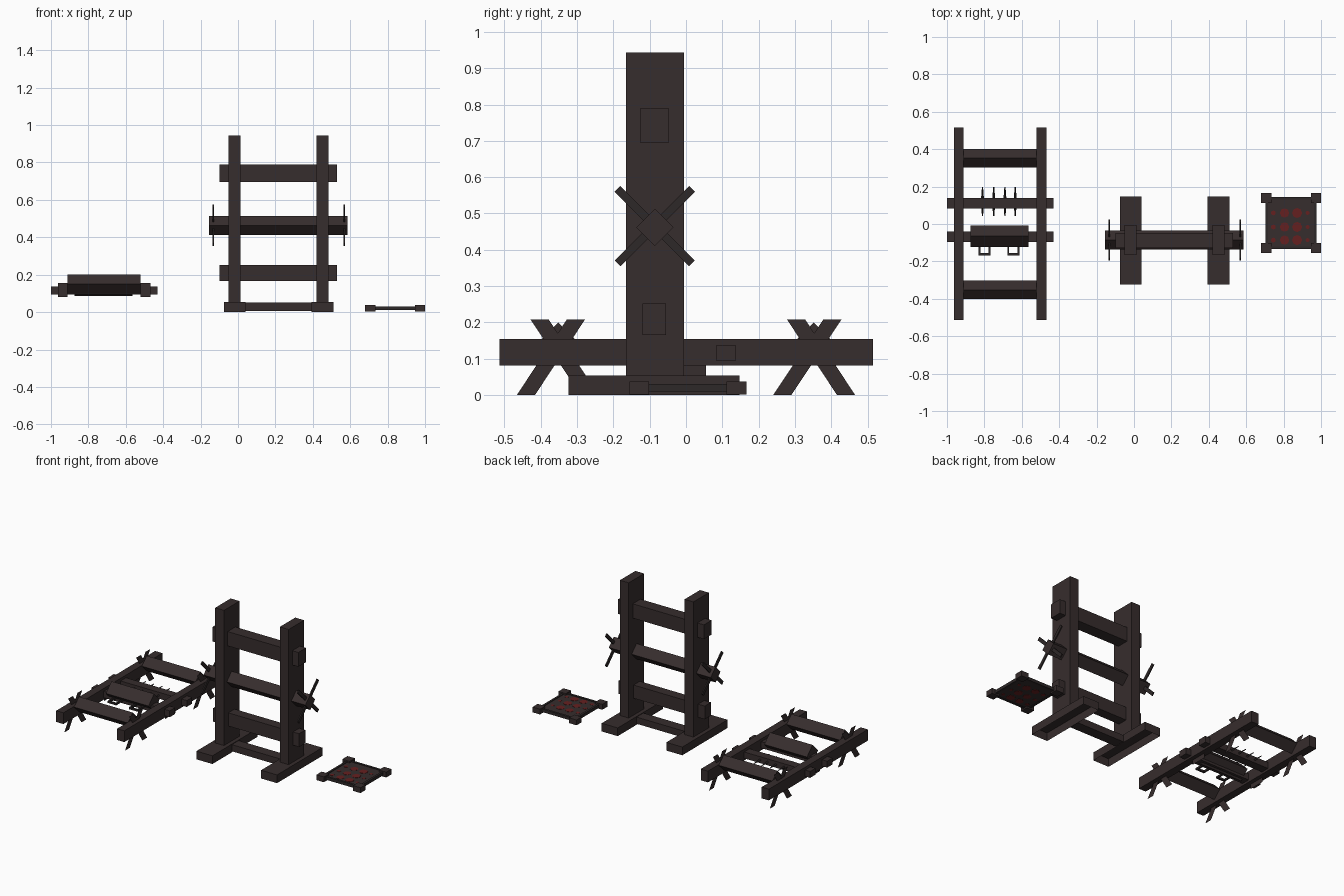
import bpy, bmesh, math
from mathutils import Matrix, Vector

if "Cube" in bpy.data.objects:
    bpy.data.objects.remove(bpy.data.objects["Cube"])


def material(name, rgb):
    m = bpy.data.materials.new(name)
    m.diffuse_color = (*rgb, 1)
    m.use_nodes = True
    m.node_tree.nodes["Principled BSDF"].inputs["Base Color"].default_value = m.diffuse_color
    return m


WOOD = material("dark wood", (0.037, 0.026, 0.026))
IRON = material("black iron", (0.027, 0.021, 0.021))
RED = material("ember red", (0.13, 0.014, 0.014))


def finish(name, bm, mat):
    me = bpy.data.meshes.new(name)
    bm.to_mesh(me)
    bm.free()
    me.materials.append(mat)
    ob = bpy.data.objects.new(name, me)
    bpy.context.collection.objects.link(ob)
    return ob


def box(name, x, y, z, mat=WOOD, turn=0, open_bottom=False):
    """Box from axis ranges, optionally turned about its x axis."""
    lo, hi = Vector((x[0], y[0], z[0])), Vector((x[1], y[1], z[1]))
    bm = bmesh.new()
    bmesh.ops.create_cube(bm, size=1, matrix=Matrix.Translation((lo + hi) / 2)
                          @ Matrix.Rotation(turn, 4, 'X')
                          @ Matrix.Diagonal((*(hi - lo), 1)))
    if open_bottom:
        down = [f for f in bm.faces if f.normal.z < -0.9]
        bmesh.ops.delete(bm, geom=down, context='FACES_ONLY')
    return finish(name, bm, mat)


def roller(name, x, y, z, half_diag):
    s = half_diag / math.sqrt(2)
    return box(name, x, (y - s, y + s), (z - s, z + s), WOOD, math.pi / 4)


def sheet(name, x, yz, mat=WOOD):
    """Flat polygon in the plane of constant x."""
    bm = bmesh.new()
    bm.faces.new([bm.verts.new((x, y, z)) for y, z in yz])
    return finish(name, bm, mat)


def cone(name, loc, r1, r2, depth, mat, rot=None, sides=6):
    bm = bmesh.new()
    m = Matrix.Translation(loc) @ (rot or Matrix())
    bmesh.ops.create_cone(bm, cap_ends=True, segments=sides, radius1=r1,
                          radius2=r2, depth=depth, matrix=m)
    return finish(name, bm, mat)


# --- low rack on the left: rails, crossed flat legs, rollers
for x in (-0.937, -0.494):
    box("rack_rail", (x - 0.026, x + 0.026), (-0.513, 0.515), (0.081, 0.155))
    sheet("rack_hanging_plate", x,
          [(-0.055, 0.05), (0.055, 0.05), (0.055, 0.09), (-0.055, 0.09)])
    for y in (-0.353, 0.353):
        for s in (-1, 1):
            sheet("rack_crossed_leg", x + 0.001 * s,
                  [(y + s * 0.113, 0), (y + s * 0.063, 0),
                   (y - s * 0.075, 0.208), (y - s * 0.025, 0.208)])
for y in (-0.352, 0.352):
    roller("rack_roller", (-0.911, -0.52), y, 0.15, 0.05)

# --- rack cross bars, padded block, spikes and shackles
for y in (-0.067, 0.11):
    box("rack_cross_bar", (-1, -0.43), (y - 0.028, y + 0.028), (0.095, 0.137))
roller("rack_block", (-0.875, -0.565), -0.065, 0.143, 0.058)
for x in (-0.81, -0.75, -0.69, -0.635):
    for s in (-1, 1):
        cone("rack_spike", (x, 0.12 + s * 0.039, 0.116), 0.009, 0.003, 0.078,
             IRON, Matrix.Rotation(-s * math.pi / 2, 4, 'X'), 4)
for x in (-0.8, -0.645):
    for s in (-1, 1):
        box("shackle_side", (x + s * 0.027 - 0.005, x + s * 0.027 + 0.005),
            (-0.168, -0.09), (0.11, 0.122), IRON)
    box("shackle_end", (x - 0.022, x + 0.022), (-0.168, -0.156),
        (0.11, 0.122), IRON)

# --- standing frame: hollow feet, posts, beams
for x in (-0.018, 0.452):
    box("frame_foot", (x - 0.058, x + 0.058), (-0.323, 0.147), (0, 0.054),
        open_bottom=True)
    box("frame_post", (x - 0.032, x + 0.032), (-0.165, -0.005), (0.054, 0.943))
box("frame_foot_beam", (0.04, 0.394), (-0.12, -0.05), (0.006, 0.05))
box("frame_low_beam", (-0.098, 0.528), (-0.12, -0.055), (0.165, 0.252))
box("frame_top_beam", (-0.098, 0.528), (-0.127, -0.047), (0.695, 0.789))

# --- winch roller with crossed handles at both ends
roller("winch_roller", (-0.155, 0.586), -0.086, 0.462, 0.051)
for x in (-0.132, 0.569):
    for a in (-1, 1):
        box("winch_handle", (x - 0.004, x + 0.004), (-0.097, -0.075),
            (0.32, 0.61), IRON, a * math.pi / 4)

# --- ember tray on the right: rim, corner blocks, red patches
box("tray_plate", (0.71, 0.97), (-0.127, 0.137), (0.013, 0.026))
for s in (-1, 1):
    cx, cy = 0.84 + s * 0.13, 0.005 + s * 0.132
    box("tray_rim_side", (cx - 0.007, cx + 0.007), (-0.127, 0.137), (0.01, 0.03), IRON)
    box("tray_rim_end", (0.71, 0.97), (cy - 0.007, cy + 0.007), (0.01, 0.03), IRON)
    for t in (-1, 1):
        px, py = 0.84 + s * 0.133, 0.005 + t * 0.134
        box("tray_corner", (px - 0.027, px + 0.027), (py - 0.027, py + 0.027),
            (0.002, 0.037))
for x, w in ((0.745, 0.026), (0.805, 0.05), (0.872, 0.054), (0.928, 0.022)):
    for y in (0.059, -0.016, -0.086):
        for z in (0.0265, 0.0125):
            cone("ember_patch", (x, y, z), w / 2, w / 2, 0.002, RED, sides=8)
